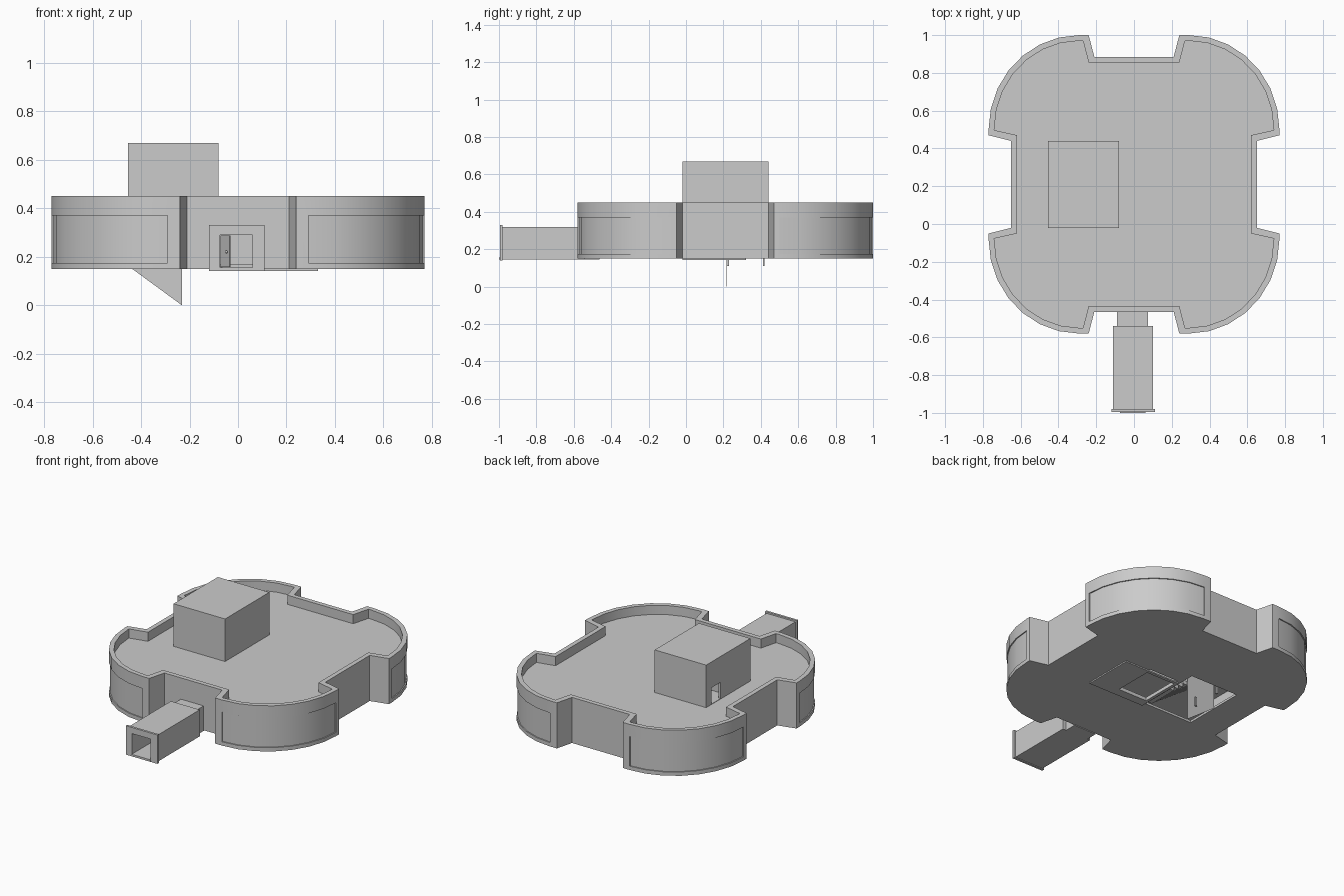
import bpy, bmesh, math
from math import cos, sin, pi

if "Cube" in bpy.data.objects:
    bpy.data.objects.remove(bpy.data.objects["Cube"])

CY = 0.21  # centre of the main building in y


def prism(name, pts, z0, z1):
    """Extrude a flat xy outline from z0 to z1."""
    bm = bmesh.new()
    f = bm.faces.new([bm.verts.new((x, y, z0)) for x, y in pts])
    r = bmesh.ops.extrude_face_region(bm, geom=[f])
    for v in r['geom']:
        if isinstance(v, bmesh.types.BMVert):
            v.co.z = z1
    bmesh.ops.recalc_face_normals(bm, faces=bm.faces)
    me = bpy.data.meshes.new(name)
    bm.to_mesh(me)
    bm.free()
    ob = bpy.data.objects.new(name, me)
    bpy.context.collection.objects.link(ob)
    return ob


def box(name, x0, x1, y0, y1, z0, z1):
    return prism(name, [(x0, y0), (x1, y0), (x1, y1), (x0, y1)], z0, z1)


def cut(ob, *cutters):
    """Subtract each cutter and remove it."""
    bpy.context.view_layer.objects.active = ob
    for c in cutters:
        c.hide_render = True
        m = ob.modifiers.new("cut", 'BOOLEAN')
        m.operation, m.solver, m.object = 'DIFFERENCE', 'EXACT', c
        bpy.ops.object.modifier_apply(modifier=m.name)
        bpy.data.objects.remove(c)


def smooth(ob, angle=35):
    bpy.ops.object.select_all(action='DESELECT')
    ob.select_set(True)
    bpy.context.view_layer.objects.active = ob
    bpy.ops.object.shade_smooth_by_angle(angle=math.radians(angle))


def arc(o, n=7):
    return [(0.29 + (0.48 - o) * cos(a), 0.29 + (0.50 - o) * sin(a))
            for a in [i * pi / 2 / n for i in range(n + 1)]]


def outline(o):
    """Four rounded corner bays joined by recessed walls, inset by o."""
    q = ([(0.65 - o, 0.23 + o), (0.77 - o, 0.26 + o * 0.9)] + arc(o)
         + [(0.24 + o, 0.79 - o), (0.21 + o, 0.675 - o)])
    out = []
    for sx, sy in ((1, 1), (-1, 1), (-1, -1), (1, -1)):
        p = [(sx * x, CY + sy * y) for x, y in q]
        out += p if sx * sy > 0 else p[::-1]
    return out


# main building: solid outline with parapet recess and hollow inside
body = prism("building_shell", outline(0), 0.15, 0.45)
cut(body,
    prism("c", outline(0.03), 0.39, 0.6),
    prism("c", outline(0.032), 0.165, 0.375),
    box("c", -0.44, -0.09, 0.0, 0.43, 0.1, 0.2),
    box("c", -0.06, 0.15, 0.04, 0.33, 0.1, 0.2),
    box("c", -0.43, -0.10, 0.0, 0.22, 0.3, 0.42),
    box("c", -0.075, 0.06, -0.6, -0.35, 0.17, 0.29))

# shallow curved window bands on the four bays
for sx in (1, -1):
    for sy in (1, -1):
        ring = arc(0.007) + arc(-0.03)[::-1]
        cut(body, prism("c", [(sx * x, CY + sy * y) for x, y in ring], 0.175, 0.37))
smooth(body)

# stair hut on the roof with an open doorway on the left side
hut = box("roof_hut", -0.455, -0.08, -0.02, 0.44, 0.385, 0.67)
cut(hut,
    box("c", -0.44, -0.095, -0.005, 0.425, 0.3, 0.655),
    box("c", -0.5, -0.42, 0.29, 0.385, 0.393, 0.5))
smooth(hut)

# entrance tunnel, neck and end flange
for name, x0, x1, y0, y1, z0, z1 in (
        ("entrance_tunnel", -0.11, 0.10, -0.98, -0.54, 0.145, 0.32),
        ("tunnel_neck", -0.09, 0.075, -0.54, -0.462, 0.145, 0.31),
        ("tunnel_flange", -0.12, 0.11, -0.995, -0.98, 0.14, 0.33)):
    t = box(name, x0, x1, y0, y1, z0, z1)
    cut(t, box("c", -0.075, 0.06, y0 - 0.01, y1 + 0.01, 0.155, 0.29))
box("threshold", -0.075, 0.06, -1.0, -0.985, 0.145, 0.156)

# door leaf standing ajar, with knob
prism("door_leaf", [(-0.073, -0.47), (-0.035, -0.56), (-0.030, -0.557), (-0.066, -0.467)],
      0.157, 0.288)
bpy.ops.mesh.primitive_uv_sphere_add(segments=10, ring_count=6, radius=0.006,
                                     location=(-0.048, -0.545, 0.22))
bpy.context.object.name = "door_knob"
smooth(bpy.context.object)

# frame around the floor hatch
hatch = box("hatch_frame", -0.08, 0.33, -0.02, 0.32, 0.142, 0.15)
cut(hatch, box("c", -0.06, 0.15, 0.04, 0.30, 0.1, 0.2))

# staircase rising to the left into the hut
N = 9
for i in range(N):
    x = -0.10 - i * 0.32 / N
    z = 0.165 + (i + 1) * 0.225 / N
    box("stair_step", x - 0.32 / N, x, 0.005, 0.21, z - 0.025, z)

# side panel of the stairs, reaching below the floor
panel = prism("stair_side_panel",
              [(-0.232, 0.0), (-0.232, 0.38), (-0.437, 0.48), (-0.437, 0.15)], -0.22, -0.217)
panel.rotation_euler = (pi / 2, 0, 0)
for y in (0.22, 0.412):
    box("stair_post", -0.30, -0.285, y, y + 0.009, 0.11, 0.17)
